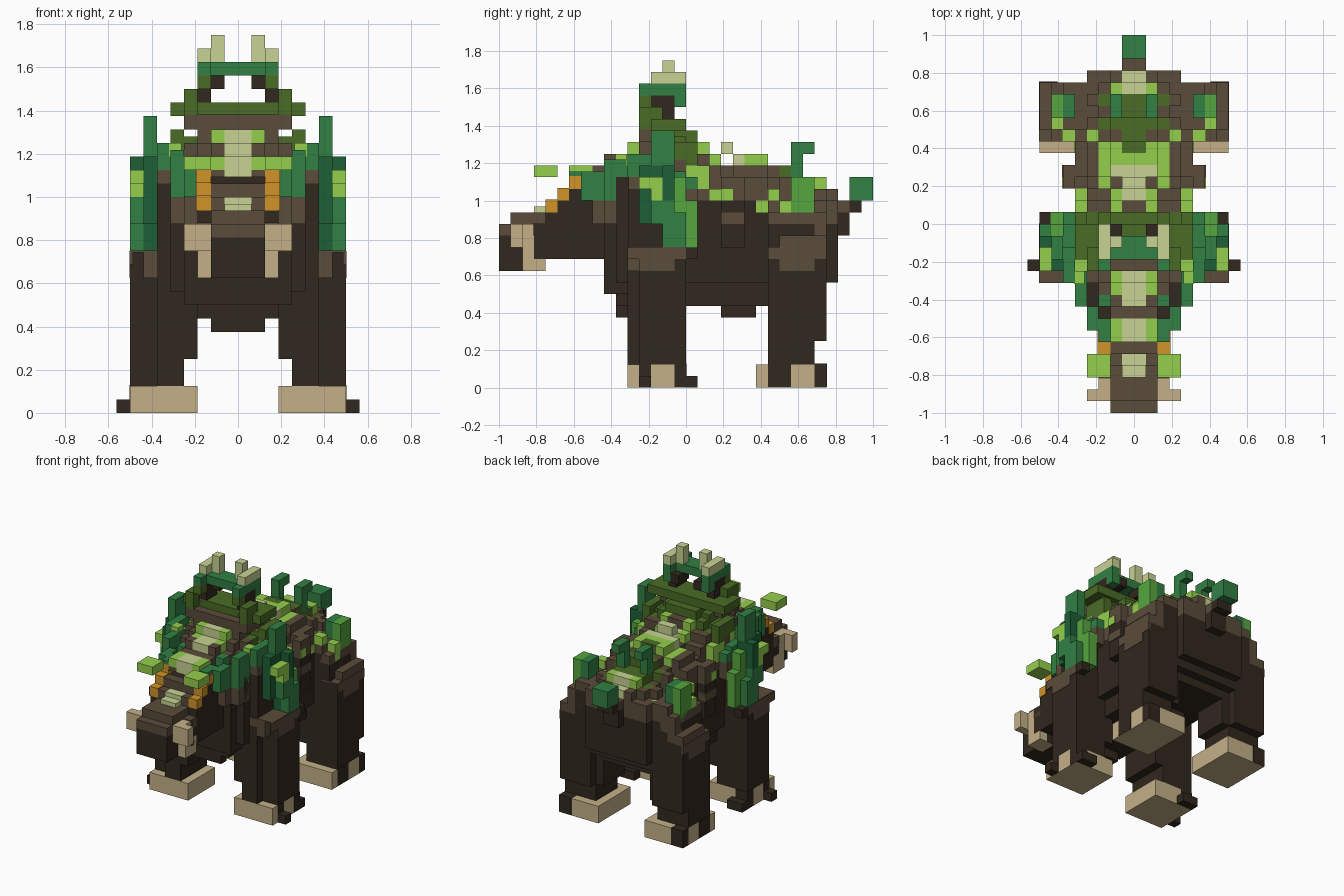
import bpy, bmesh
from mathutils import Matrix, Vector

cube = bpy.data.objects.get("Cube")
if cube:
    bpy.data.objects.remove(cube)

UNIT = 1 / 16  # size of one block

PALETTE = {
    "D": ("dark_bark", "31281e"), "B": ("brown_bark", "5a4c3a"),
    "T": ("tan_horn", "c4b088"), "P": ("pale_green", "c8d394"),
    "L": ("lime", "95cf4d"), "F": ("fresh_green", "56a63f"),
    "G": ("leaf_green", "328044"), "E": ("deep_green", "1e6037"),
    "M": ("moss", "4a6c26"), "O": ("orange", "d29429"),
}
KEYS = list(PALETTE)


def linear(pair):
    c = int(pair, 16) / 255
    return ((c + 0.055) / 1.055) ** 2.4


materials = []
for label, code in PALETTE.values():
    mat = bpy.data.materials.new(label)
    mat.use_nodes = True
    color = [linear(code[i:i + 2]) for i in (0, 2, 4)] + [1]
    mat.diffuse_color = color
    node = next(n for n in mat.node_tree.nodes if n.type == "BSDF_PRINCIPLED")
    node.inputs["Base Color"].default_value = color
    materials.append(mat)

parts = {}


def block(part, key, x, y, z):
    """Add one block, spans given in units."""
    bm = parts.setdefault(part, bmesh.new())
    lo, hi = Vector((x[0], y[0], z[0])), Vector((x[1], y[1], z[1]))
    size = Matrix.Diagonal((*(hi - lo), 1))
    made = bmesh.ops.create_cube(bm, size=1, matrix=Matrix.Translation((lo + hi) / 2) @ size)
    for face in {f for v in made["verts"] for f in v.link_faces}:
        face.material_index = KEYS.index(key)


def centre(part, key, half, y, z):
    block(part, key, (-half, half), y, z)


def pair(part, key, x, y, z):
    block(part + "_left", key, x, y, z)
    block(part + "_right", key, (-x[1], -x[0]), y, z)


# Snout and head
centre("snout", "D", 2, (-16, -12), (10, 13))
centre("snout", "B", 2, (-16, -12), (13, 14))
centre("snout", "B", 2, (-15, -12), (14, 15))
centre("head", "D", 3, (-13, -7), (11, 14))
for step in range(4):
    centre("head", "D", 3, (-12 + step, -7), (14 + step, 15 + step))
centre("brow", "B", 3, (-13.1, -12), (13, 14.1))
pair("tusk", "T", (1, 3), (-14, -12), (10, 11))
pair("tusk", "T", (2, 3), (-14, -12), (11, 12))
pair("tusk", "T", (2, 3), (-15, -13), (12, 14))
pair("tusk", "T", (3, 4), (-15, -14), (12, 14))
pair("ear", "L", (2, 4), (-13, -11), (18, 19))
pair("cheek_flame", "O", (2, 3.1), (-12, -11), (15, 16.1))
pair("cheek_flame", "O", (2, 3.1), (-11, -10), (16, 17.1))
pair("cheek_flame", "O", (2, 3.1), (-10, -9), (17, 18.1))

# Neck, torso and hips
centre("neck", "D", 4, (-7, -5), (8, 18))
centre("chest", "D", 5, (-6, 0), (9, 18))
centre("chest", "D", 3, (-6, 0), (7, 9))
centre("chest", "D", 2, (-6, -5), (6, 7))
centre("shoulders", "D", 6, (-4.9, -0.1), (9, 17))
centre("shoulders", "B", 6, (-4.9, -0.1), (17, 18))
centre("torso", "D", 4, (0, 7), (7, 9))
centre("torso", "D", 5, (0, 7), (9, 16))
centre("belly", "D", 2, (3, 6), (6, 7))
pair("rib", "D", (5, 6), (3, 5), (12, 16))
pair("rib", "B", (5, 6), (3, 5), (16, 18))
pair("flank_patch", "B", (5, 6.1), (3, 5), (14, 15))
pair("flank_lime", "L", (5, 6.1), (3, 4), (16, 17))
centre("hips", "D", 6, (7, 12), (9, 15))
centre("hips", "B", 6, (7, 12), (15, 16))
centre("rump", "D", 4, (12, 13), (9, 14))
centre("rump", "B", 4, (12, 13), (14, 16))
centre("rump", "D", 4, (7, 12), (8, 9))
centre("rump", "D", 3, (7, 11), (7, 8))

# Legs with brown outer patches
pair("front_leg", "D", (4, 8), (-4, 0), (2, 12))
pair("front_leg", "D", (4, 6), (-5, 0), (2, 12))
pair("front_leg", "D", (3, 6), (-5, 0), (4, 9))
pair("front_leg", "B", (5, 7), (-5, -4), (11, 12))
pair("front_leg", "B", (6, 7), (-5, -4), (10, 11))
pair("rear_leg", "D", (4, 8), (7, 11), (2, 4))
pair("rear_leg", "D", (4, 8), (7, 12), (4, 12))
pair("rear_leg", "D", (3, 4), (7, 11), (4, 9))

# Tan feet with dark gaps between the outer toes
for name, front, back in (("front", -5, 0), ("rear", 6, 12)):
    pair(name + "_foot", "T", (3, 8), (front, back), (0, 2))
    for gap in ((front + 1, back - 3), (back - 1, back + 0.05)):
        pair(name + "_foot", "D", (6.5, 8.05), gap, (0.05, 2.05))
    pair(name + "_cuff", "B", (7.8, 8.05), (back - 5, back), (11, 12))
    pair(name + "_cuff", "B", (7.8, 8.05), (back - 4, back - 1), (10, 11))
    pair(name + "_cuff", "B", (6, 8), (back - 5, back), (11.9, 12.05))
pair("front_heel", "D", (6, 8), (0, 1), (0, 1))
pair("front_claw", "D", (8, 9), (-4, -3), (0, 1))
pair("elbow", "D", (7, 8), (0, 1), (11, 12))
pair("haunch", "B", (6, 8), (10, 12), (12, 13))
pair("haunch", "B", (6, 8), (8, 10), (12, 13))
pair("haunch", "B", (5, 7), (11, 12), (13, 15))
pair("haunch", "D", (5, 7), (7, 11), (12, 14))
pair("haunch", "B", (5, 7), (7, 11), (14, 15))

# Overgrown back: colour of each block outward from the spine, row by row
ROWS = ("P PB BB PLG PLG BBGG PBGGG PLBGG PLBBG BBBBLB MMMMLG MMMMLG MMMMBG "
        "MMMMLG BLBBL PLBBL PBLBB PPLBB LLLBB MLLBB MBBLBB MMMBLB "
        "MMBLBB MMMBLB PLBLBB PBBB").split()
CREST = dict(zip(range(-13, 13), (15.5, 16, 17, 19, 19, 19, 20, 20, 21, 22, 22, 22.5,
                                  22.5, 22, 21, 20, 19, 20, 20, 20, 19, 19, 18, 18, 18, 17)))
for (y, top), row in zip(CREST.items(), ROWS):
    for x, key in enumerate(row):
        high = top - max(0, x - 1) * (0.5 if y < -8 else 1)
        if x > 2 and key == "B" and y > 0:
            high += 1
        low = min(high - 2, 15.5) if y > 0 else high - (1.5 if y < -8 else 3)
        if key == "P":
            pair("spine_growth", key, (x, x + 1), (y, y + 1), (low, high))
        else:
            pair("back_growth", key, (x, x + 1), (y, y + 1), (high - 1, high))
            pair("back_growth", "B", (x, x + 1), (y, y + 1), (low, high - 1))
centre("spine_plate", "P", 1, (3, 4), (20, 21))
pair("back_tuft", "L", (4, 5), (1, 2), (17, 19))
pair("back_tuft", "L", (4, 5.1), (6, 7), (15, 16))
pair("back_tuft", "L", (5, 6.1), (7, 8), (16, 17))

# Bands of moss on the hump
centre("hump_moss", "M", 5, (-3, 0), (22, 23))
centre("hump_bark", "B", 4, (-4, -1), (21, 22.1))
pair("hump_moss_edge", "M", (4, 5), (-2, 1), (19, 21))
pair("mane", "G", (3, 4), (-9, -7), (16, 18.5))
pair("mane", "G", (4, 5), (-7, -4), (17, 19.5))
pair("mane", "G", (5, 6), (-5, -2), (18, 20))
pair("mane_lime", "L", (4.2, 5.1), (-5.1, -4), (19, 20))

# Horns joined by a leafy bar
pair("horn", "M", (3, 4), (-4, -2), (22, 24))
pair("horn", "D", (2, 3), (-3, -1), (22, 25))
pair("horn", "M", (2, 3), (-4, -3), (24, 25))
pair("horn", "G", (2, 3), (-4, 0), (25, 26))
pair("horn", "G", (2, 3), (-1, 0), (24, 25))
pair("horn", "D", (1, 2), (-2, 0), (24, 25))
pair("horn", "P", (2, 3), (-3, 0), (26, 27))
pair("horn", "P", (1, 2), (-2, -1), (26, 28))
centre("horn_bar", "G", 2, (-3, -1), (25, 26))

# Hanging leaves over the shoulders
pair("shoulder_leaf", "G", (6, 7), (-3, -1), (19, 22))
pair("shoulder_leaf", "E", (6, 7), (-4, -1), (14, 19))
pair("shoulder_leaf", "E", (6, 7), (-2, 0), (12, 16))
pair("shoulder_leaf", "E", (7, 8), (-2, -1), (16, 19))
pair("shoulder_leaf", "G", (7, 8), (-3, -1), (14, 16))
pair("shoulder_leaf", "G", (7, 8), (-2, 0), (12, 15))
pair("shoulder_leaf", "L", (7, 8), (-4, -2), (17, 18))
pair("shoulder_leaf", "L", (7, 8), (-3, -2), (16, 17))
pair("shoulder_leaf", "F", (6, 7.1), (-1, 0), (15, 18))
pair("shoulder_leaf", "F", (6, 7.1), (0, 1), (12, 16))

# Shoots on the hips
pair("hip_shoot", "F", (6, 7), (9, 11), (14, 18))
pair("hip_shoot", "L", (6, 7), (9, 10), (13, 14))
pair("hip_shoot", "F", (6, 7), (10, 11), (13, 14))
pair("hip_shoot", "G", (5, 6), (9, 11), (16, 18))
pair("hip_shoot", "L", (6, 7), (8, 9), (14, 16))
pair("spine_shoot", "G", (1, 2), (9, 10), (18, 21))
pair("spine_shoot", "G", (1, 2), (10, 11), (20, 21))

# Tail
centre("tail", "D", 1, (13, 14), (13, 15))
centre("tail", "B", 1, (13, 14), (15, 16))
centre("tail", "D", 1, (14, 15), (15, 16))
centre("tail_tuft", "G", 1, (14, 16), (16, 18))

for name, bm in parts.items():
    bmesh.ops.scale(bm, vec=(UNIT,) * 3, verts=bm.verts)
    mesh = bpy.data.meshes.new(name)
    bm.to_mesh(mesh)
    bm.free()
    for mat in materials:
        mesh.materials.append(mat)
    bpy.context.scene.collection.objects.link(bpy.data.objects.new(name, mesh))
